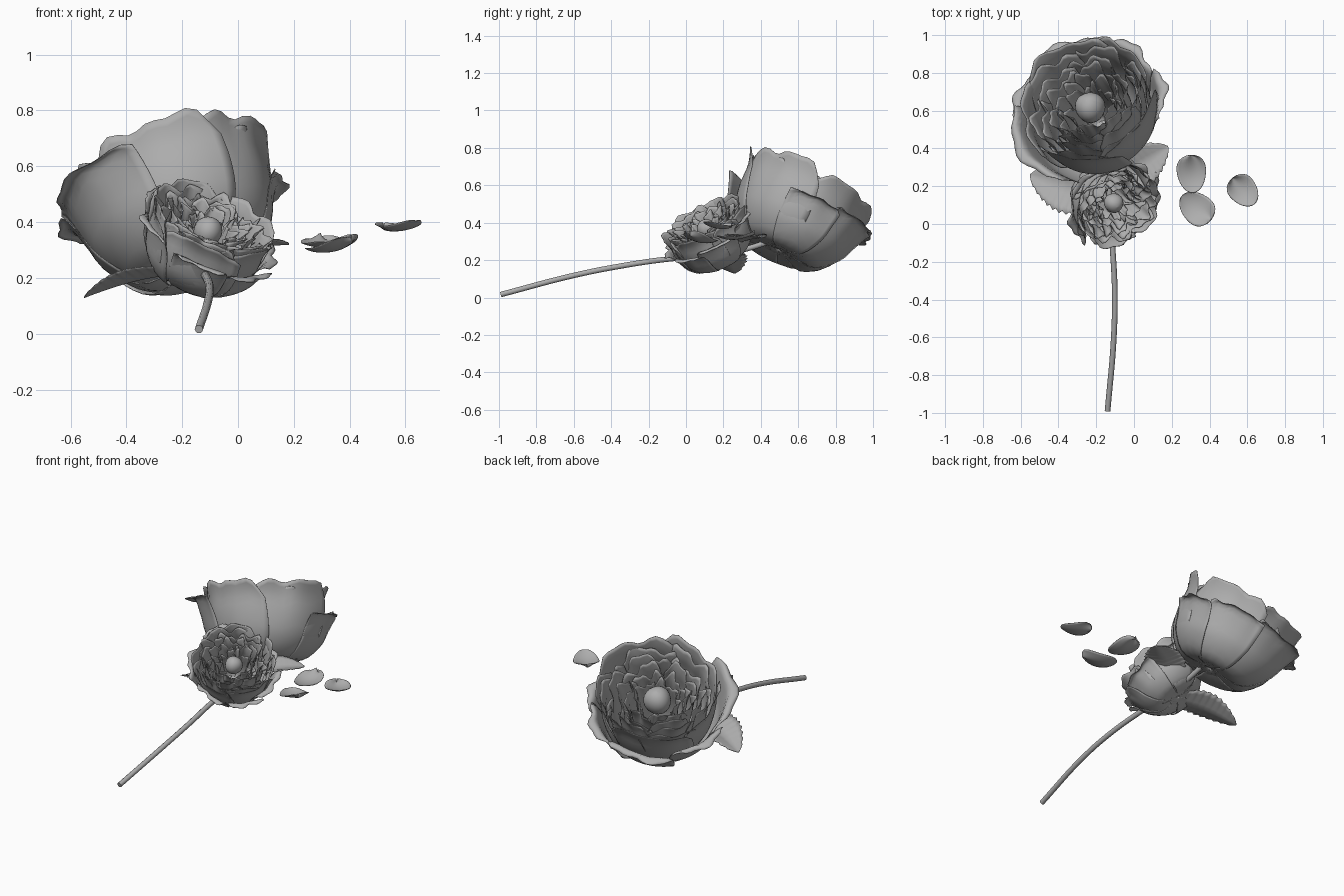
import bpy, math, random
from mathutils import Vector

if "Cube" in bpy.data.objects:
    bpy.data.objects.remove(bpy.data.objects["Cube"])

random.seed(4)
BOWL = [(.015, 0), (.19, -.01), (.295, .09), (.33, .21), (.335, .32), (.36, .40)]
FLARE = [(.015, 0), (.20, -.02), (.31, .08), (.35, .19), (.385, .28), (.43, .275)]

grey = bpy.data.materials.new("mid_grey")
grey.diffuse_color = (.42, .42, .42, 1)
grey.use_nodes = True
grey.node_tree.nodes["Principled BSDF"].inputs["Base Color"].default_value = grey.diffuse_color


def make(name, verts, faces, thick=.003):
    me = bpy.data.meshes.new(name)
    me.from_pydata([tuple(v) for v in verts], [], faces)
    me.update()
    me.polygons.foreach_set("use_smooth", [True] * len(me.polygons))
    me.materials.append(grey)
    ob = bpy.data.objects.new(name, me)
    bpy.context.collection.objects.link(ob)
    if thick:
        mod = ob.modifiers.new("thickness", 'SOLIDIFY')
        mod.thickness, mod.offset = thick, 0
    return ob


def grid_faces(nu, nv, off=0):
    return [(off + j * (nu + 1) + i, off + j * (nu + 1) + i + 1,
             off + (j + 1) * (nu + 1) + i + 1, off + (j + 1) * (nu + 1) + i)
            for j in range(nv) for i in range(nu)]


def spline(pts, t):
    # Catmull-Rom through profile points, t in 0..1
    n = len(pts) - 1
    x = max(0, min(t, 1)) * n
    i = min(int(x), n - 1)
    f = x - i
    p = [pts[max(0, min(n, i + k))] for k in (-1, 0, 1, 2)]
    return [.5 * (2 * b + (c - a) * f + (2 * a - 5 * b + 4 * c - d) * f * f
                  + (3 * b - a - 3 * c + d) * f ** 3) for a, b, c, d in zip(*p)]


def frame(axis):
    z = Vector(axis).normalized()
    x = (Vector((1, 0, 0)) - z * z.x).normalized()
    return x, z.cross(x), z


def petal(verts, faces, place, profile, az, half, rf, hf, ruffle, nu=14, nv=14):
    # One cupped petal with a wavy, slightly pointed lip
    off = len(verts)
    p1, p2 = random.uniform(0, 6.28), random.uniform(0, 6.28)
    tall = random.uniform(.95, 1.02)
    for j in range(nv + 1):
        for i in range(nu + 1):
            s, t = 2 * i / nu - 1, j / nv
            lip = 1 - .2 * abs(s) ** 3.5 + .025 * math.sin(5 * s + p1) + .02 * math.sin(11 * s + p2)
            r, h = spline(profile, t * lip * tall)
            wave = ruffle * t ** 4 * (math.sin(4.5 * s + p1) + .6 * math.sin(9 * s + p2))
            r = r * rf * (1 + .05 * s) + wave + .025 * rf * t ** 3 * s ** 4
            h = h * hf + .4 * wave
            a = az + half * s * (.9 + .1 * math.sin(math.pi * t))
            verts.append(place(r * math.cos(a), r * math.sin(a), h))
    faces += grid_faces(nu, nv, off)


def flower(name, base, axis, size, layers, flares, ruffle, heart_h):
    base = Vector(base)
    X, Y, Z = frame(axis)
    place = lambda x, y, z: base + size * (X * x + Y * y + Z * z)
    # Open outer petals at chosen directions
    v, f = [], []
    for az, half, rf, hf in flares:
        petal(v, f, place, FLARE, math.radians(az), half, rf, hf, ruffle)
    make(name + "_outer_petals", v, f)
    # Nested rings of petals, more ruffled towards the middle
    for k, (n, rf, h) in enumerate(layers):
        v, f = [], []
        for i in range(n):
            az = 2 * math.pi * (i + random.uniform(-.1, .1)) / n + k * 1.1 + 4.4
            petal(v, f, place, BOWL, az, 2 * math.pi / n * .64,
                  rf * random.uniform(.95, 1.04), h / .4 * random.uniform(.96, 1.03),
                  ruffle * (1 + .8 * min(k, 1)))
        make(f"{name}_petal_ring_{k + 1}", v, f)
    # Round closed heart
    v, nu, nv = [], 20, 12
    for j in range(nv + 1):
        for i in range(nu + 1):
            a, b = 2 * math.pi * i / nu, math.pi * (j / nv - .5)
            r = .08 * math.cos(b) * (1 + .03 * math.sin(3 * a))
            v.append(place(r * math.cos(a), r * math.sin(a), heart_h + .085 * math.sin(b)))
    make(name + "_heart", v, grid_faces(nu, nv), 0)


def leaf(name, base, tip, width, sag, nu=8, nv=36):
    # Folded leaf with saw-tooth margin
    a, b = Vector(base), Vector(tip)
    d = b - a
    side = d.cross(Vector((0, 0, 1))).normalized()
    up = side.cross(d).normalized()
    v = []
    for j in range(nv + 1):
        t = j / nv
        q = max(0, (t - .1) / .9)
        w = .006 + width / 2 * math.sin(math.pi * q ** .85) ** .75 if 0 < q < 1 else .004
        w *= 1 + .1 * (1 - (j % 3) / 1.5) * (q > .1)
        for i in range(nu + 1):
            s = 2 * i / nu - 1
            lift = .16 * width * abs(s) * math.sin(math.pi * t) + sag * math.sin(math.pi * t)
            v.append(a + d * t + side * s * w + up * lift)
    make(name, v, grid_faces(nu, nv))


def loose_petal(name, c, ang, length, width, tilt, nu=12, nv=14):
    # Fallen boat-shaped petal, rounded, wider and curled at one end
    c = Vector(c)
    ca, sa = math.cos(math.radians(ang)), math.sin(math.radians(ang))
    v = []
    for j in range(nv + 1):
        t = .5 - .5 * math.cos(math.pi * j / nv)
        w = width / 2 * ((1 - abs(2 * t - 1) ** 2.3) ** .5 + .03) * (.72 + .34 * t)
        for i in range(nu + 1):
            s = 2 * i / nu - 1
            x, y = length * (t - .5), w * s
            z = .14 * length * (2 * t - 1) ** 2 + .2 * w * s * s \
                + .06 * length * t ** 4 * math.sin(4 * s + ang) + tilt * (t - .5) - .02
            v.append(c + Vector((x * ca - y * sa, x * sa + y * ca, z)))
    make(name, v, grid_faces(nu, nv))


def tube(name, pts, radius):
    cu = bpy.data.curves.new(name, 'CURVE')
    cu.dimensions = '3D'
    cu.bevel_depth, cu.bevel_resolution, cu.use_fill_caps = radius, 3, True
    cu.materials.append(grey)
    sp = cu.splines.new('BEZIER')
    sp.bezier_points.add(len(pts) - 1)
    for bp, p in zip(sp.bezier_points, pts):
        bp.co = p
        bp.handle_left_type = bp.handle_right_type = 'AUTO'
    ob = bpy.data.objects.new(name, cu)
    bpy.context.collection.objects.link(ob)


# Stem and side stalk
tube("stem", [(-.14, -.99, .016), (-.107, -.6, .118), (-.102, -.35, .168), (-.115, -.1, .205),
              (-.13, .15, .225), (-.14, .33, .262), (-.15, .49, .315)], .015)
tube("side_stalk", [(-.13, .08, .215), (-.155, .15, .215), (-.165, .185, .225)], .012)

# Large bloom, facing back and up
flower("large_bloom", (-.155, .495, .26), (-.29, .46, .95), 1.0,
       [(5, .98, .415), (6, .87, .39), (6, .74, .37), (6, .6, .355), (6, .46, .34), (5, .33, .32)],
       [(212, .75, 1.06, 1.15), (160, .5, 1.0, 1.0), (105, .55, 1.0, 1.0),
        (55, .5, .98, .95), (10, .45, .96, .85)], .009, .29)

# Small bloom, facing front right and up
flower("small_bloom", (-.17, .19, .21), (.34, -.43, .85), .64,
       [(5, 1.0, .39), (6, .9, .375), (7, .79, .36), (7, .66, .35), (6, .52, .34), (6, .37, .32)],
       [(0, .55, .97, .9), (65, .55, .95, 1.05), (135, .6, .95, 1.15),
        (205, .55, .97, 1.05), (265, .5, .95, .9), (315, .5, .97, .8)], .013, .29)

# Leaves
leaf("left_leaf", (-.13, .11, .22), (-.55, .26, .13), .24, .02)
leaf("right_leaf", (-.13, .20, .24), (.18, .41, .32), .21, .02)

# Three loose petals
loose_petal("loose_petal_back", (.305, .265, .33), 95, .20, .165, .02)
loose_petal("loose_petal_front", (.33, .085, .315), -40, .20, .175, .04)
loose_petal("loose_petal_right", (.58, .175, .39), 130, .18, .16, -.02)
